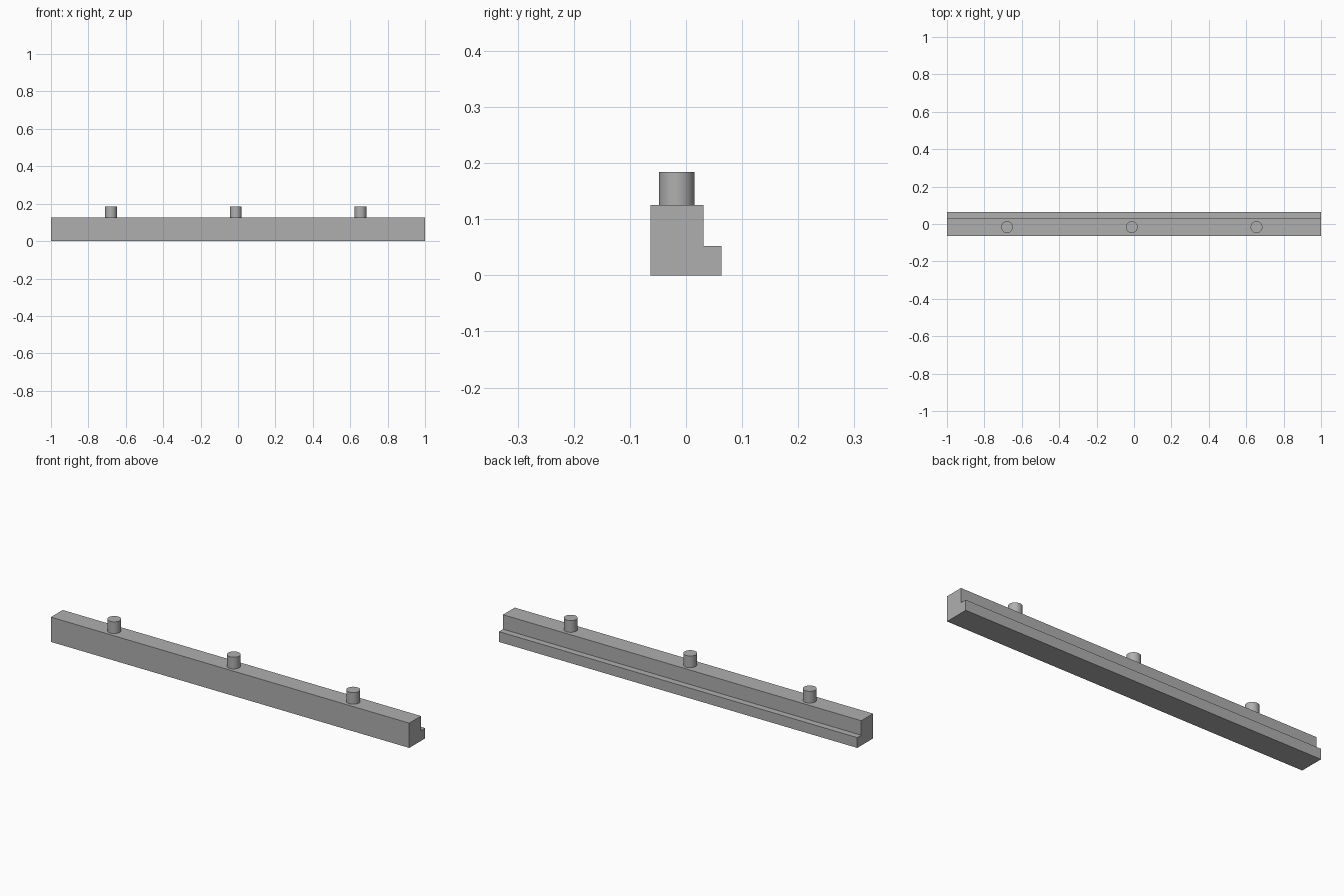
import bpy
import bmesh
from mathutils import Matrix

cube = bpy.data.objects.get("Cube")
if cube:
    bpy.data.objects.remove(cube, do_unlink=True)

grey = bpy.data.materials.new("plain grey")
grey.use_nodes = True
colour = (0.43, 0.43, 0.43, 1)
grey.diffuse_color = colour
grey.node_tree.nodes["Principled BSDF"].inputs["Base Color"].default_value = colour


def add_object(name, bm):
    bmesh.ops.recalc_face_normals(bm, faces=bm.faces[:])
    mesh = bpy.data.meshes.new(name)
    bm.to_mesh(mesh)
    bm.free()
    mesh.materials.append(grey)
    obj = bpy.data.objects.new(name, mesh)
    bpy.context.collection.objects.link(obj)
    return obj


# Long rail: stepped cross-section extruded along x, with a low lip at the back
BACK, STEP, LIP_TOP, RAIL_TOP = 0.063, 0.031, 0.052, 0.125
profile = [(-BACK, 0), (BACK, 0), (BACK, LIP_TOP),
           (STEP, LIP_TOP), (STEP, RAIL_TOP), (-BACK, RAIL_TOP)]
bm = bmesh.new()
end = bm.faces.new([bm.verts.new((-1, y, z)) for y, z in profile])
sweep = bmesh.ops.extrude_face_region(bm, geom=[end])
moved = [g for g in sweep["geom"] if isinstance(g, bmesh.types.BMVert)]
bmesh.ops.translate(bm, verts=moved, vec=(2, 0, 0))
# Keep the starting cap so the rail is closed at both ends
if not any(all(v.co.x < -0.99 for v in f.verts) for f in bm.faces):
    bm.faces.new([v for v in bm.verts if v.co.x < -0.99])
add_object("rail", bm)

# Three round pegs standing on the rail
PEG_TOP, PEG_RADIUS, PEG_Y = 0.184, 0.0315, -0.0165
for name, x in (("right_peg", -0.679), ("middle_peg", -0.012), ("left_peg", 0.655)):
    bm = bmesh.new()
    centre = Matrix.Translation((x, PEG_Y, (RAIL_TOP + PEG_TOP) / 2))
    bmesh.ops.create_cone(bm, cap_ends=True, segments=48, radius1=PEG_RADIUS,
                          radius2=PEG_RADIUS, depth=PEG_TOP - RAIL_TOP, matrix=centre)
    peg = add_object(name, bm)
    bpy.ops.object.select_all(action="DESELECT")
    peg.select_set(True)
    bpy.context.view_layer.objects.active = peg
    bpy.ops.object.shade_smooth_by_angle()
